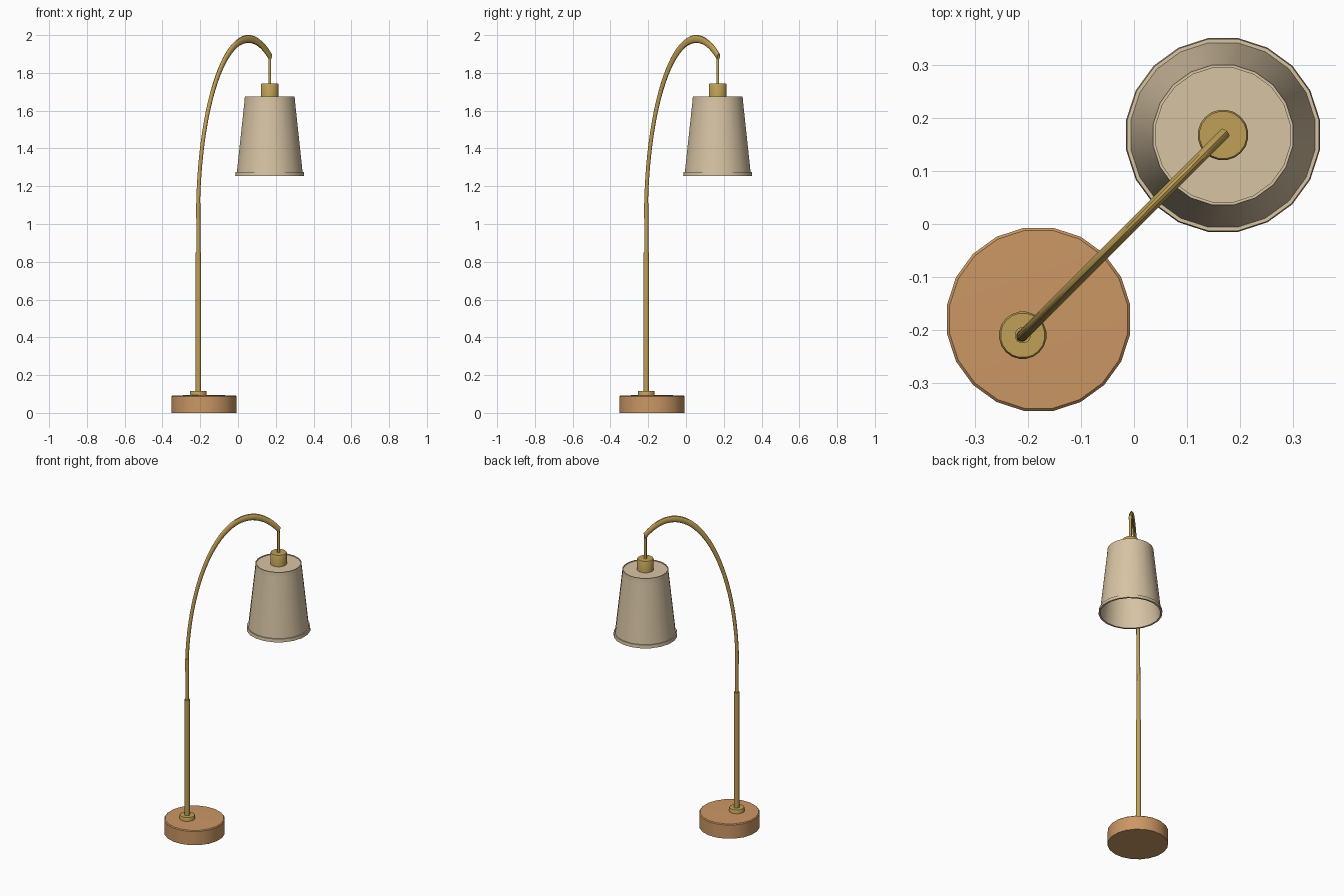
import bpy, bmesh
from math import cos, sin, pi, radians, sqrt
from mathutils import Matrix

cube = bpy.data.objects.get("Cube")
if cube:
    bpy.data.objects.remove(cube, do_unlink=True)


def material(name, rgb):
    m = bpy.data.materials.new(name)
    m.use_nodes = True
    m.diffuse_color = (*rgb, 1)
    m.node_tree.nodes["Principled BSDF"].inputs["Base Color"].default_value = (*rgb, 1)
    return m


wood = material("warm wood", (0.60, 0.31, 0.13))
brass = material("brushed brass", (0.53, 0.35, 0.093))
linen = material("beige linen", (0.68, 0.55, 0.37))

# The lamp leans along the diagonal between +x and +y
DIAGONAL = Matrix.Rotation(radians(45), 4, "Z")


def finish(name, bm, mat):
    bmesh.ops.remove_doubles(bm, verts=bm.verts, dist=1e-5)
    bmesh.ops.recalc_face_normals(bm, faces=bm.faces)
    bm.transform(DIAGONAL)
    mesh = bpy.data.meshes.new(name)
    bm.to_mesh(mesh)
    bm.free()
    mesh.materials.append(mat)
    ob = bpy.data.objects.new(name, mesh)
    bpy.context.collection.objects.link(ob)
    bpy.ops.object.select_all(action="DESELECT")
    ob.select_set(True)
    bpy.context.view_layer.objects.active = ob
    bpy.ops.object.shade_smooth_by_angle(angle=radians(35))
    return ob


def skin(bm, rings, closed=False):
    """Join equal vertex rings with quads."""
    n = len(rings[0])
    pairs = list(zip(rings, rings[1:]))
    if closed:
        pairs.append((rings[-1], rings[0]))
    for a, b in pairs:
        for i in range(n):
            j = (i + 1) % n
            bm.faces.new((a[i], a[j], b[j], b[i]))


def lathe(name, profile, mat, centre, sides=20):
    """Spin a (radius, height) profile; centre is its x = y position."""
    bm = bmesh.new()
    u = centre * sqrt(2)
    rings = [[bm.verts.new((u + r * cos(2 * pi * i / sides),
                            r * sin(2 * pi * i / sides), z))
              for i in range(sides)] for r, z in profile]
    skin(bm, rings)
    for ring, (r, z) in ((rings[0], profile[0]), (rings[-1], profile[-1])):
        if r > 0.001:
            bm.faces.new(ring)
    return finish(name, bm, mat)


def arc_tube(name, mat, centre, half_width, z_mid, height, end, sides=12, steps=32):
    """Half-ellipse tube, stretched upward so the crown is thicker."""
    bm = bmesh.new()
    rings = []
    for s in range(steps + 1):
        t = pi + (radians(end) - pi) * s / steps
        ring = []
        for i in range(sides):
            p = 2 * pi * i / sides
            out = 0.0105 * cos(p)
            ring.append(bm.verts.new((
                centre * sqrt(2) + (half_width * sqrt(2) + out) * cos(t),
                0.0105 * sin(p),
                z_mid + (height + 2 * out) * sin(t))))
        rings.append(ring)
    skin(bm, rings)
    bm.faces.new(rings[0])
    bm.faces.new(rings[-1])
    return finish(name, bm, mat)


POLE, HEAD = -0.21, 0.168

# Base and stem
lathe("base", [(0.175, 0), (0.175, 0.087), (0.17, 0.092), (0, 0.096)], wood, -0.18)
lathe("pole_collar", [(0.045, 0.085), (0.045, 0.112), (0.042, 0.117),
                      (0.018, 0.117)], brass, POLE)
lathe("lower_pole", [(0.0155, 0.1), (0.0155, 0.85)], brass, POLE, 12)
lathe("upper_pole", [(0.011, 0.84), (0.011, 1.11)], brass, POLE, 12)
arc_tube("curved_arm", brass, 0.055, 0.267, 1.03, 0.95, 64)

# Hanging rod and socket
lathe("hanging_rod", [(0.008, 1.73), (0.008, 1.89)], brass, HEAD, 12)
lathe("socket_cap", [(0.048, 1.66), (0.048, 1.738), (0.045, 1.743)], brass, HEAD)

# Open-bottomed shade with rims
lathe("lamp_shade", [(0, 1.665), (0.128, 1.665), (0.175, 1.258), (0.178, 1.258),
                     (0.133, 1.672), (0, 1.672)], linen, HEAD)
for label, inner, outer, low, high in (("bottom", 0.174, 0.185, 1.255, 1.275),
                                       ("top", 0.128, 0.1355, 1.648, 1.676)):
    bm = bmesh.new()
    rings = []
    for r, z in ((inner, low), (outer, low), (outer - 0.002, high), (inner, high)):
        rings.append([bm.verts.new((HEAD * sqrt(2) + r * cos(pi * i / 10),
                                    r * sin(pi * i / 10), z)) for i in range(20)])
    skin(bm, rings, closed=True)
    finish("shade_" + label + "_rim", bm, linen)
